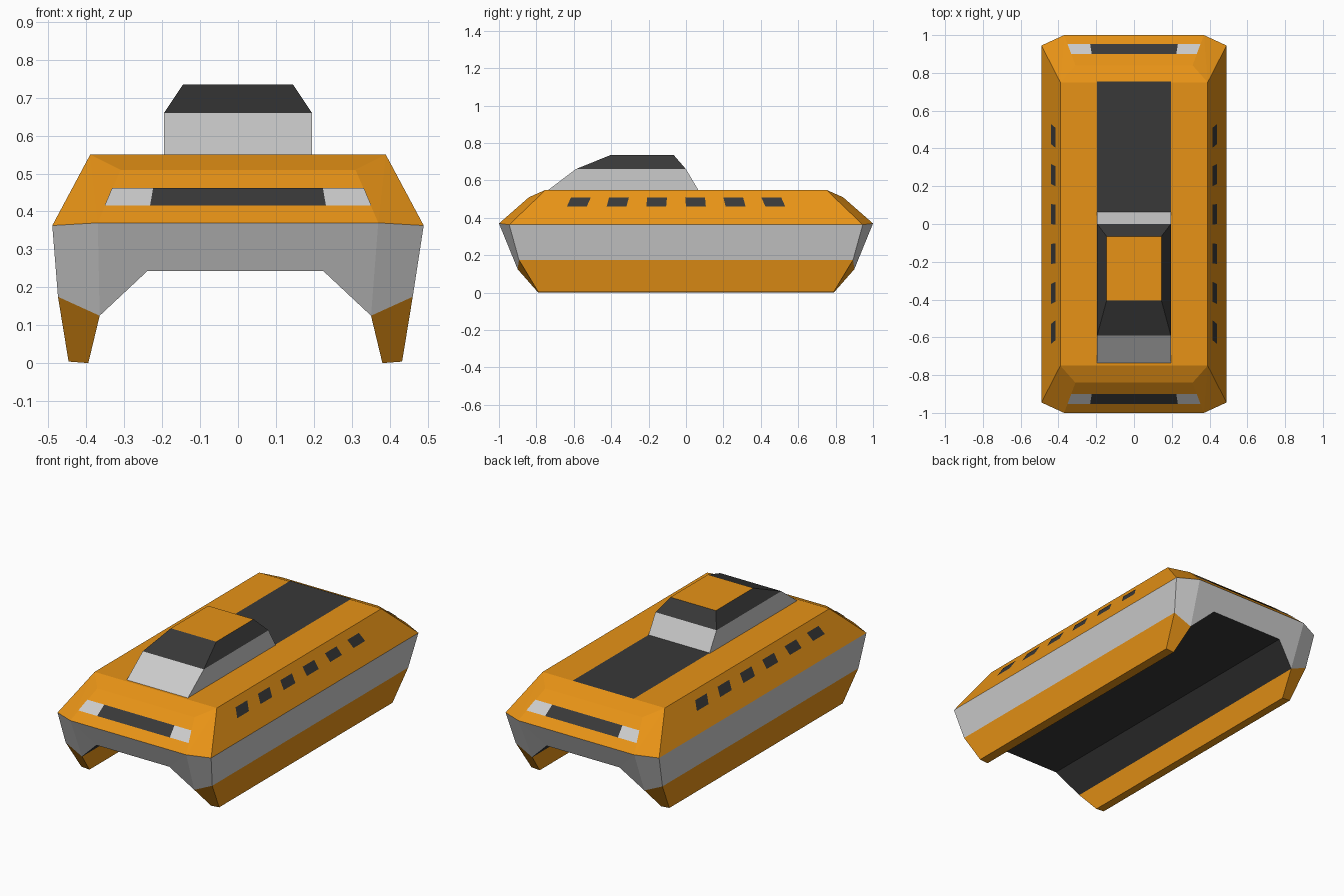
import bpy, bmesh
from mathutils import Vector

if "Cube" in bpy.data.objects:
    bpy.data.objects.remove(bpy.data.objects["Cube"])


def material(name, rgb):
    m = bpy.data.materials.new(name)
    m.diffuse_color = (*rgb, 1)
    m.use_nodes = True
    m.node_tree.nodes["Principled BSDF"].inputs["Base Color"].default_value = m.diffuse_color
    return m


ORANGE = material("orange", (0.80, 0.29, 0.008))
GREY = material("light_grey", (0.52, 0.52, 0.52))
DARK = material("dark_grey", (0.04, 0.04, 0.04))
MATS = [ORANGE, GREY, DARK]
O, G, D = range(3)


def finish(name, bm, mats):
    me = bpy.data.meshes.new(name)
    bm.to_mesh(me)
    bm.free()
    for m in mats:
        me.materials.append(m)
    ob = bpy.data.objects.new(name, me)
    bpy.context.collection.objects.link(ob)
    return ob


def panels(name, quads, mat):
    """Flush inlays: quads lifted slightly off the hull, facing outwards."""
    bm = bmesh.new()
    for q in quads:
        f = bm.faces.new([bm.verts.new(p) for p in q])
        f.normal_update()
        if f.normal.dot(f.calc_center_median() - Vector((0, 0, 0.3))) < 0:
            f.normal_flip()
            f.normal_update()
        for v in f.verts:
            v.co += f.normal * 0.003
    finish(name, bm, [mat])


# Hull: one corner described, repeated in the four quadrants
P = {"roof": (.39, .75, .55), "brow": (.31, .84, .51), "nose": (.37, 1, .37),
     "rim": (.49, .945, .363), "belt": (.468, .893, .175), "out": (.44, .79, .004),
     "in": (.388, .79, 0), "knee": (.358, .90, .125), "arch": (.232, .948, .243)}
bm = bmesh.new()
V = {}
for n, (x, y, z) in P.items():
    for sx in (-1, 1):
        for sy in (-1, 1):
            V[n, sx, sy] = bm.verts.new((sx * x - (.007 if z < .3 else 0), sy * y, z))


def face(keys, mat):
    bm.faces.new([V[k] for k in keys]).material_index = mat


# Long side strips, from roof edge round the skid to the tunnel
STRIPS = [("roof", "rim", O), ("rim", "belt", G), ("belt", "out", O),
          ("out", "in", O), ("in", "knee", O), ("knee", "arch", D)]
for sx in (-1, 1):
    for a, b, m in STRIPS:
        face([(a, sx, -1), (a, sx, 1), (b, sx, 1), (b, sx, -1)], m)

# Roof and tunnel ceiling
for n, m in (("roof", O), ("arch", D)):
    face([(n, -1, -1), (n, 1, -1), (n, 1, 1), (n, -1, 1)], m)

# Both ends: middle strips, then the corner facets
ENDS = [("roof", "brow", O), ("brow", "nose", O), ("nose", "arch", G)]
CORNERS = [("roof brow nose", O), ("roof nose rim", O), ("nose rim belt knee", G),
           ("nose knee arch", G), ("belt out in knee", O)]
for sy in (-1, 1):
    for a, b, m in ENDS:
        face([(a, -1, sy), (a, 1, sy), (b, 1, sy), (b, -1, sy)], m)
    for sx in (-1, 1):
        for names, m in CORNERS:
            face([(n, sx, sy) for n in names.split()], m)
bmesh.ops.recalc_face_normals(bm, faces=bm.faces)
finish("hull", bm, MATS)

# Cabin: tiers of (half width, front y, rear y, z)
TIERS = [(.195, -.735, .065, .55), (.195, -.59, 0, .66), (.145, -.405, -.065, .735)]
bm = bmesh.new()
rings = [[bm.verts.new(p) for p in ((-w, f, z), (w, f, z), (w, r, z), (-w, r, z))]
         for w, f, r, z in TIERS]
for lo, hi, m in ((rings[0], rings[1], G), (rings[1], rings[2], D)):
    for i in range(4):
        j = (i + 1) % 4
        bm.faces.new((lo[i], lo[j], hi[j], hi[i])).material_index = m
bm.faces.new(rings[2]).material_index = O
finish("cabin", bm, MATS)

# Dark rear deck panel
panels("deck_panel", [[(-.195, .06, .55), (.195, .06, .55),
                       (.195, .755, .55), (-.195, .755, .55)]], DARK)


# Window bar with a lamp at each side, on both end slopes
def on_slope(x, z, sy):
    return (x, sy * (.84 + (.51 - z) / .14 * .16), z)


LOW, HIGH = .413, .46
bars, lamps = [], []
for sy in (-1, 1):
    bars.append([on_slope(-.232, LOW, sy), on_slope(.232, LOW, sy),
                 on_slope(.224, HIGH, sy), on_slope(-.224, HIGH, sy)])
    for sx in (-1, 1):
        lamps.append([on_slope(sx * .232, LOW, sy), on_slope(sx * .352, LOW, sy),
                      on_slope(sx * .332, HIGH, sy), on_slope(sx * .224, HIGH, sy)])
panels("end_window_bars", bars, DARK)
panels("lamps", lamps, GREY)

# Six side windows per side, leaning in towards the middle
windows = []
for sx in (-1, 1):
    for i in range(6):
        low = -.053 + (i - 2.5) * .212
        high = -.053 + (i - 2.5) * .212 * .96
        windows.append([(sx * .438, low - .053, .46), (sx * .438, low + .053, .46),
                        (sx * .4125, high + .053, .508), (sx * .4125, high - .053, .508)])
panels("side_windows", windows, DARK)
